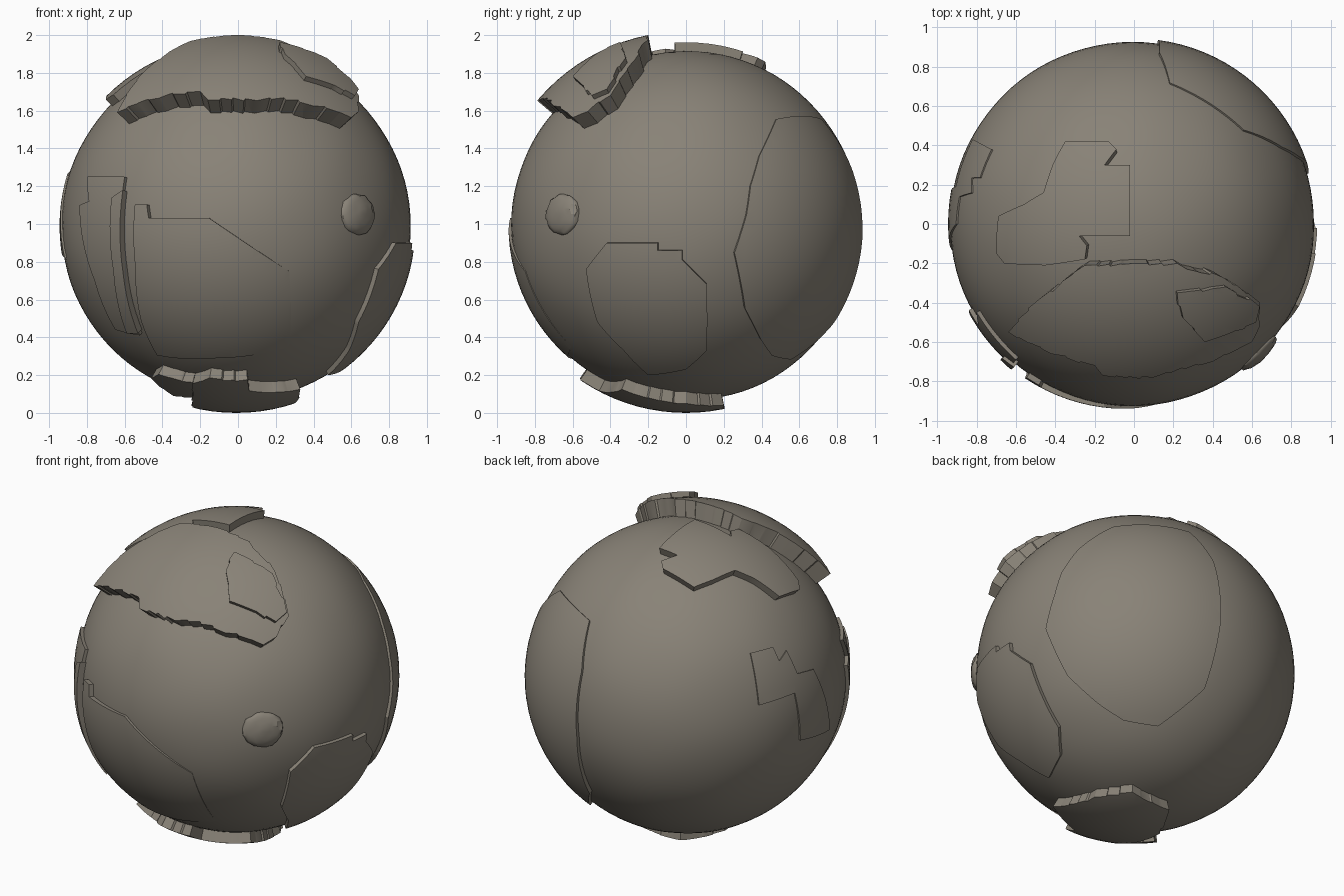
import bpy, bmesh, math, random
from mathutils import Vector, noise

random.seed(4)
CENTRE = Vector((-0.01, 0, 0.99))
R = 0.925

if "Cube" in bpy.data.objects:
    bpy.data.objects.remove(bpy.data.objects["Cube"])

# Single stone colour
stone = bpy.data.materials.new("warm_grey_stone")
stone.use_nodes = True
COLOUR = (0.25, 0.225, 0.185, 1)
stone.diffuse_color = COLOUR
stone.node_tree.nodes["Principled BSDF"].inputs["Base Color"].default_value = COLOUR


def add_object(name, bm):
    mesh = bpy.data.meshes.new(name)
    bm.to_mesh(mesh)
    bm.free()
    mesh.materials.append(stone)
    obj = bpy.data.objects.new(name, mesh)
    bpy.context.collection.objects.link(obj)
    return obj


def smooth(obj):
    bpy.ops.object.select_all(action='DESELECT')
    obj.select_set(True)
    bpy.context.view_layer.objects.active = obj
    bpy.ops.object.shade_smooth_by_angle(angle=math.radians(30))


# Turn outline points into points on a sphere of radius r around the centre
def on_sphere(kind, a, b, r):
    if kind == "turn":                      # compass angle and height
        h = b - CENTRE.z
        flat = math.sqrt(r * r - h * h)
        t = math.radians(a)
        return Vector((flat * math.cos(t), flat * math.sin(t), h))
    if kind in ("top", "bottom"):
        a -= CENTRE.x
        d = math.sqrt(max(r * r - a * a - b * b, 0.01))
        return Vector((a, b, d if kind == "top" else -d))
    b -= CENTRE.z
    if kind == "front":
        a -= CENTRE.x
        return Vector((a, -math.sqrt(max(r * r - a * a - b * b, 0.01)), b))
    return Vector((math.sqrt(max(r * r - a * a - b * b, 0.01)), a, b))


# Break long outline edges into chipped steps
def chipped(points, step, amount):
    out = []
    for p, q in zip(points, points[1:] + points[:1]):
        p, q = Vector(p), Vector(q)
        n = max(1, round((q - p).length / step))
        side = Vector((p.y - q.y, q.x - p.x)).normalized()
        out.append(tuple(p))
        for i in range(1, n):
            m = p.lerp(q, i / n)
            off = side * random.uniform(-amount, amount)
            along = (q - p).normalized() * 0.004
            out += [tuple(m - along), tuple(m + along + off)]
    return out


# Curved plate: a spherical shell cut by a cone through the outline
def plate(name, kind, points, r, shift=(0, 0, 0), chips=0):
    if chips:
        points = chipped(points, 0.07, chips)
    dirs = [on_sphere(kind, a, b, r).normalized() for a, b in points]
    axis = sum(dirs, Vector()).normalized()
    flat = [d / d.dot(axis) for d in dirs]
    bm = bmesh.new()
    low = bm.faces.new([bm.verts.new(CENTRE + 0.25 * p) for p in flat])
    top = bmesh.ops.extrude_face_region(bm, geom=[low])
    for v in top["geom"]:
        if isinstance(v, bmesh.types.BMVert):
            v.co = CENTRE + (v.co - CENTRE) * 5.2
    bmesh.ops.recalc_face_normals(bm, faces=bm.faces)
    cutter = add_object(name + "_cutter", bm)
    cutter.hide_render = True

    bm = bmesh.new()
    bmesh.ops.create_uvsphere(bm, u_segments=96, v_segments=48, radius=r)
    inner = bmesh.ops.create_uvsphere(bm, u_segments=96, v_segments=48, radius=0.895)
    faces = {f for v in inner["verts"] for f in v.link_faces}
    bmesh.ops.reverse_faces(bm, faces=list(faces))
    obj = add_object(name, bm)
    obj.location = CENTRE + Vector(shift)
    mod = obj.modifiers.new("cut", 'BOOLEAN')
    mod.operation = 'INTERSECT'
    mod.solver = 'EXACT'
    mod.object = cutter
    bpy.context.view_layer.update()
    deps = bpy.context.evaluated_depsgraph_get()
    cut = bpy.data.meshes.new_from_object(obj.evaluated_get(deps))
    obj.modifiers.clear()
    obj.data = cut
    bpy.data.objects.remove(cutter)
    smooth(obj)
    return obj


# Main ball, very slightly uneven
bm = bmesh.new()
bmesh.ops.create_uvsphere(bm, u_segments=96, v_segments=48, radius=R)
for v in bm.verts:
    v.co *= 1 + 0.004 * noise.noise(v.co * 3)
ball = add_object("ball", bm)
ball.location = CENTRE
smooth(ball)

# Thick slab over the top front with a second layer on it
plate("front_top_slab", "top",
      [(-0.25, -0.21), (0.0, -0.2), (0.22, -0.2), (0.27, -0.23), (0.45, -0.27),
       (0.64, -0.4), (0.64, -0.52), (0.6, -0.6), (0.4, -0.7), (0.1, -0.78),
       (-0.16, -0.77), (-0.2, -0.72), (-0.42, -0.66), (-0.64, -0.55),
       (-0.48, -0.38)], 1.03, chips=0.012)
plate("front_top_layer", "top",
      [(0.22, -0.35), (0.47, -0.32), (0.64, -0.42), (0.62, -0.5), (0.45, -0.57),
       (0.36, -0.6), (0.25, -0.48)], 1.06, chips=0.012)

# Stepped plate on the crown
plate("crown_plate", "top",
      [(-0.02, 0.3), (-0.15, 0.3), (-0.09, 0.38), (-0.13, 0.42), (-0.35, 0.42),
       (-0.41, 0.31), (-0.46, 0.16), (-0.56, 0.1), (-0.69, 0.04), (-0.7, -0.15),
       (-0.66, -0.2), (-0.45, -0.21), (-0.25, -0.18), (-0.24, -0.11),
       (-0.28, -0.06), (-0.02, -0.06)], 0.972)

# Broken plate under the ball
plate("base_plate", "bottom",
      [(-0.24, -0.48), (-0.15, -0.56), (0.05, -0.56), (0.06, -0.46), (0.33, -0.34),
       (0.3, 0.0), (0.18, 0.2), (-0.1, 0.2), (-0.24, -0.05)], 0.99, chips=0.012)
plate("base_chip", "bottom",
      [(-0.46, -0.34), (-0.42, -0.43), (-0.24, -0.48), (-0.24, -0.3),
       (-0.34, -0.22)], 0.985, chips=0.01)

# Side plates
plate("left_side_plate", "side",
      [(-0.42, 0.9), (-0.15, 0.9), (-0.15, 0.86), (-0.02, 0.86), (-0.02, 0.81),
       (0.11, 0.68), (0.11, 0.33), (0.0, 0.23), (-0.2, 0.2), (-0.33, 0.33),
       (-0.47, 0.48), (-0.53, 0.76)], 0.95)
plate("back_plate", "turn",
      [(16, 0.85), (20, 1.05), (22, 1.2), (27, 1.36), (40, 1.55), (75, 1.55),
       (81, 1.3), (82, 0.9), (80, 0.5), (62, 0.3), (44, 0.32), (33, 0.4),
       (22, 0.56)], R, shift=(0.012, 0.018, -0.012))
plate("right_back_plate", "turn",
      [(152, 1.46), (163, 1.46), (164, 1.38), (169, 1.42), (171, 1.28), (180, 1.26),
       (189, 0.82), (170, 0.87), (168, 1.18), (152, 1.17)], 0.935)

# Front panels and vertical ridge
plate("front_panel", "front",
      [(-0.53, 1.1), (-0.47, 1.1), (-0.46, 1.03), (-0.15, 1.03), (0.27, 0.75),
       (0.27, 0.35), (-0.1, 0.3), (-0.42, 0.32), (-0.5, 0.5), (-0.53, 0.8)],
      R, shift=(-0.03, -0.015, 0))
plate("right_front_panel", "front",
      [(-0.84, 1.1), (-0.79, 1.12), (-0.8, 1.25), (-0.6, 1.25), (-0.6, 0.75),
       (-0.52, 0.41), (-0.65, 0.44), (-0.76, 0.7), (-0.82, 0.9)], 0.945)
plate("right_front_ridge", "front",
      [(-0.67, 1.14), (-0.61, 1.18), (-0.61, 0.75), (-0.53, 0.42), (-0.59, 0.42),
       (-0.66, 0.75)], 0.962)

# Rough lump on the front
bm = bmesh.new()
bmesh.ops.create_icosphere(bm, subdivisions=3, radius=1)
for v in bm.verts:
    v.co *= 1 + 0.12 * noise.noise(v.co * 4)
lump = add_object("rough_lump", bm)
spot = on_sphere("front", 0.63, 1.05, R - 0.01)
lump.location = CENTRE + spot
lump.rotation_euler = spot.to_track_quat('Z', 'Y').to_euler()
lump.scale = (0.12, 0.11, 0.045)
smooth(lump)
